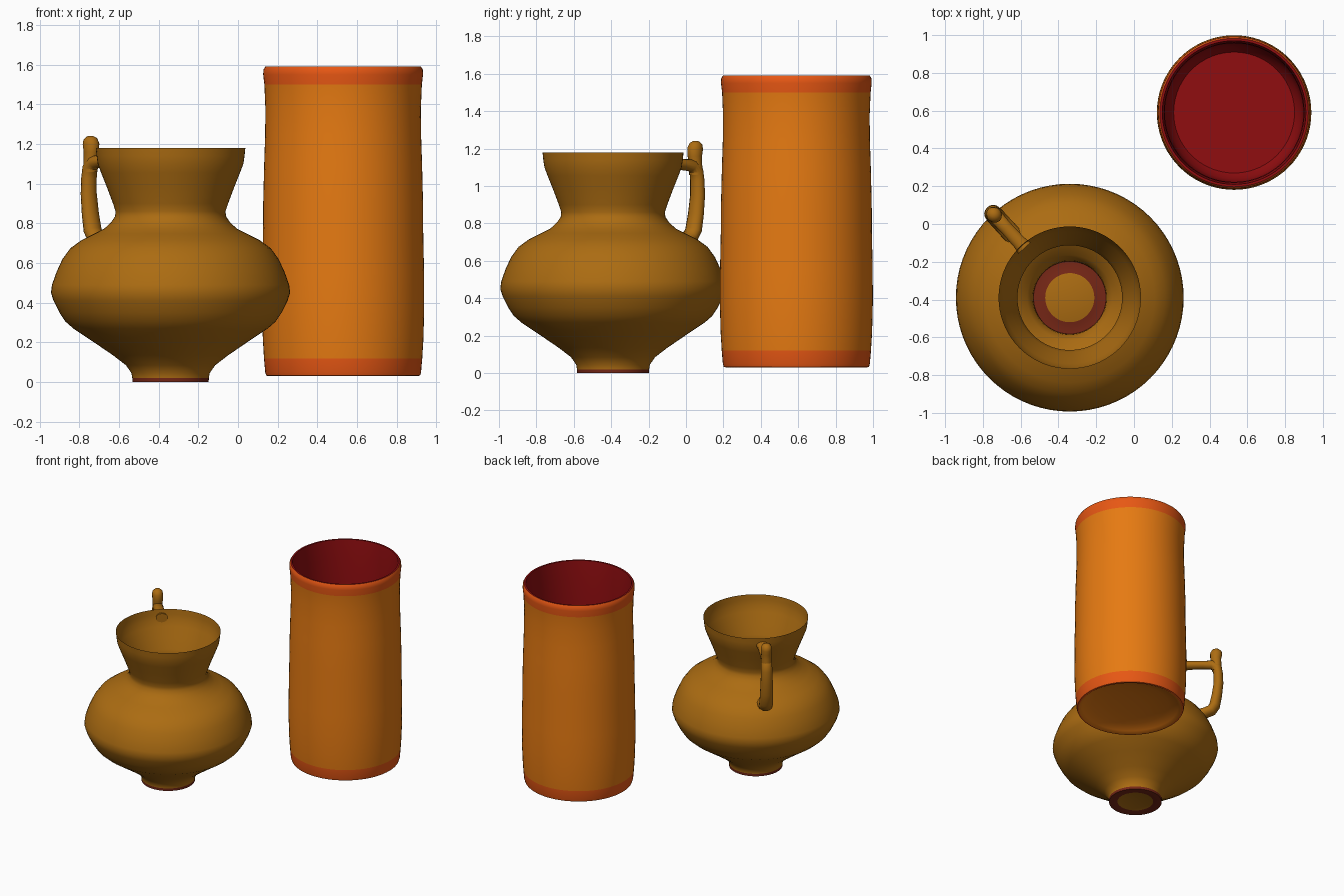
import bpy, bmesh, math
from mathutils import Vector

if "Cube" in bpy.data.objects:
    bpy.data.objects.remove(bpy.data.objects["Cube"])


def material(name, rgb):
    m = bpy.data.materials.new(name)
    m.diffuse_color = (*rgb, 1)
    m.use_nodes = True
    m.node_tree.nodes["Principled BSDF"].inputs["Base Color"].default_value = m.diffuse_color
    return m


GOLD = material("golden brown", (0.41, 0.15, 0.006))
FOOT = material("brick red", (0.18, 0.02, 0.008))
ORANGE = material("orange", (0.79, 0.195, 0.006))
BAND = material("red orange", (0.82, 0.098, 0.007))
RED = material("dark red", (0.28, 0.004, 0.005))


def finish(name, bm, mats, angle):
    mesh = bpy.data.meshes.new(name)
    bm.to_mesh(mesh)
    bm.free()
    for m in mats:
        mesh.materials.append(m)
    ob = bpy.data.objects.new(name, mesh)
    bpy.context.collection.objects.link(ob)
    bpy.ops.object.select_all(action='DESELECT')
    ob.select_set(True)
    bpy.context.view_layer.objects.active = ob
    bpy.ops.object.shade_smooth_by_angle(angle=math.radians(angle))
    return ob


def lathe(name, centre, profile, mats, angle=35, n=72):
    """Profile points are (radius, z, material of the strip that follows)."""
    bm = bmesh.new()
    rings = []
    for r, z, _ in profile:
        if r == 0:
            rings.append([bm.verts.new((*centre, z))] * n)
        else:
            rings.append([bm.verts.new((centre[0] + r * math.cos(2 * math.pi * i / n),
                                        centre[1] + r * math.sin(2 * math.pi * i / n), z))
                          for i in range(n)])
    for a, b, p in zip(rings, rings[1:], profile):
        for i in range(n):
            j = (i + 1) % n
            vs = list(dict.fromkeys((a[i], a[j], b[j], b[i])))
            bm.faces.new(vs).material_index = p[2]
    return finish(name, bm, mats, angle)


def sweep(name, centre, heading, path, mats, n=14):
    """Path points are (radius from axis, z, half thickness, half width)."""
    out = Vector((math.cos(heading), math.sin(heading), 0))
    side = Vector((-out.y, out.x, 0))
    up = Vector((0, 0, 1))
    pts = [Vector((*centre, 0)) + out * p[0] + up * p[1] for p in path]
    bm = bmesh.new()
    rings = []
    for k, p in enumerate(path):
        t = (pts[min(k + 1, len(pts) - 1)] - pts[max(k - 1, 0)]).normalized()
        nrm = side.cross(t)
        rings.append([bm.verts.new(pts[k] + nrm * p[2] * math.cos(2 * math.pi * i / n)
                                   + side * p[3] * math.sin(2 * math.pi * i / n))
                      for i in range(n)])
    for a, b in zip(rings, rings[1:]):
        for i in range(n):
            j = (i + 1) % n
            bm.faces.new((a[i], a[j], b[j], b[i]))
    bm.faces.new(rings[0])
    bm.faces.new(rings[-1])
    bmesh.ops.recalc_face_normals(bm, faces=bm.faces)
    return finish(name, bm, mats, 50)


# Jug: thin open shell with a red foot ring
JUG = (-0.34, -0.39)
lathe("jug_body", JUG, [
    (0, 0.004, 0), (0.13, 0.004, 1), (0.14, 0.0, 1), (0.192, 0.0, 1), (0.193, 0.02, 0),
    (0.197, 0.045, 0), (0.225, 0.085, 0), (0.29, 0.135, 0), (0.40, 0.21, 0),
    (0.49, 0.27, 0), (0.53, 0.305, 0), (0.56, 0.35, 0), (0.59, 0.41, 0), (0.603, 0.45, 0),
    (0.598, 0.49, 0), (0.575, 0.555, 0), (0.545, 0.62, 0), (0.505, 0.675, 0),
    (0.45, 0.715, 0), (0.385, 0.748, 0), (0.335, 0.773, 0), (0.30, 0.805, 0),
    (0.28, 0.835, 0), (0.277, 0.86, 0), (0.29, 0.90, 0), (0.32, 0.98, 0),
    (0.35, 1.055, 0), (0.367, 1.10, 0), (0.373, 1.14, 0), (0.377, 1.18, 0)],
    [GOLD, FOOT])

# Jug handle: bar from the rim turning down to the shoulder
HEADING = math.radians(132.4)
sweep("jug_handle", JUG, HEADING, [
    (0.355, 1.12, 0.035, 0.045), (0.40, 1.12, 0.03, 0.038), (0.50, 1.115, 0.03, 0.036),
    (0.57, 1.11, 0.034, 0.038), (0.603, 1.08, 0.036, 0.04), (0.61, 1.03, 0.035, 0.042),
    (0.612, 0.95, 0.036, 0.044), (0.60, 0.85, 0.038, 0.047), (0.583, 0.765, 0.04, 0.05),
    (0.56, 0.73, 0.04, 0.05), (0.51, 0.71, 0.038, 0.05), (0.43, 0.70, 0.035, 0.05)], [GOLD])

# Thumb knob standing on the handle corner
sweep("handle_knob", JUG, HEADING, [
    (0.60, 1.06, 0.034, 0.038), (0.597, 1.12, 0.036, 0.036), (0.592, 1.16, 0.04, 0.038),
    (0.595, 1.20, 0.045, 0.04), (0.60, 1.225, 0.036, 0.034), (0.602, 1.24, 0.015, 0.015)],
    [GOLD])

# Tall vase: orange wall, bands at both ends, red inside, hollow underside
lathe("tall_vase", (0.53, 0.59), [
    (0, 0.085, 0), (0.15, 0.08, 0), (0.28, 0.065, 0), (0.35, 0.045, 0), (0.375, 0.03, 1),
    (0.388, 0.033, 1), (0.393, 0.05, 1), (0.399, 0.12, 0), (0.405, 0.22, 0),
    (0.409, 0.38, 0), (0.408, 0.55, 0), (0.404, 0.75, 0), (0.403, 0.90, 0),
    (0.398, 1.10, 0), (0.393, 1.25, 0), (0.392, 1.38, 0), (0.397, 1.50, 1),
    (0.403, 1.55, 1), (0.402, 1.575, 1), (0.393, 1.59, 2), (0.38, 1.59, 2),
    (0.378, 1.56, 2), (0.37, 1.45, 2), (0.367, 1.2, 2), (0.372, 0.6, 2),
    (0.365, 0.25, 2), (0.35, 0.16, 2), (0.32, 0.12, 2), (0, 0.12, 2)],
    [ORANGE, BAND, RED], 45)
